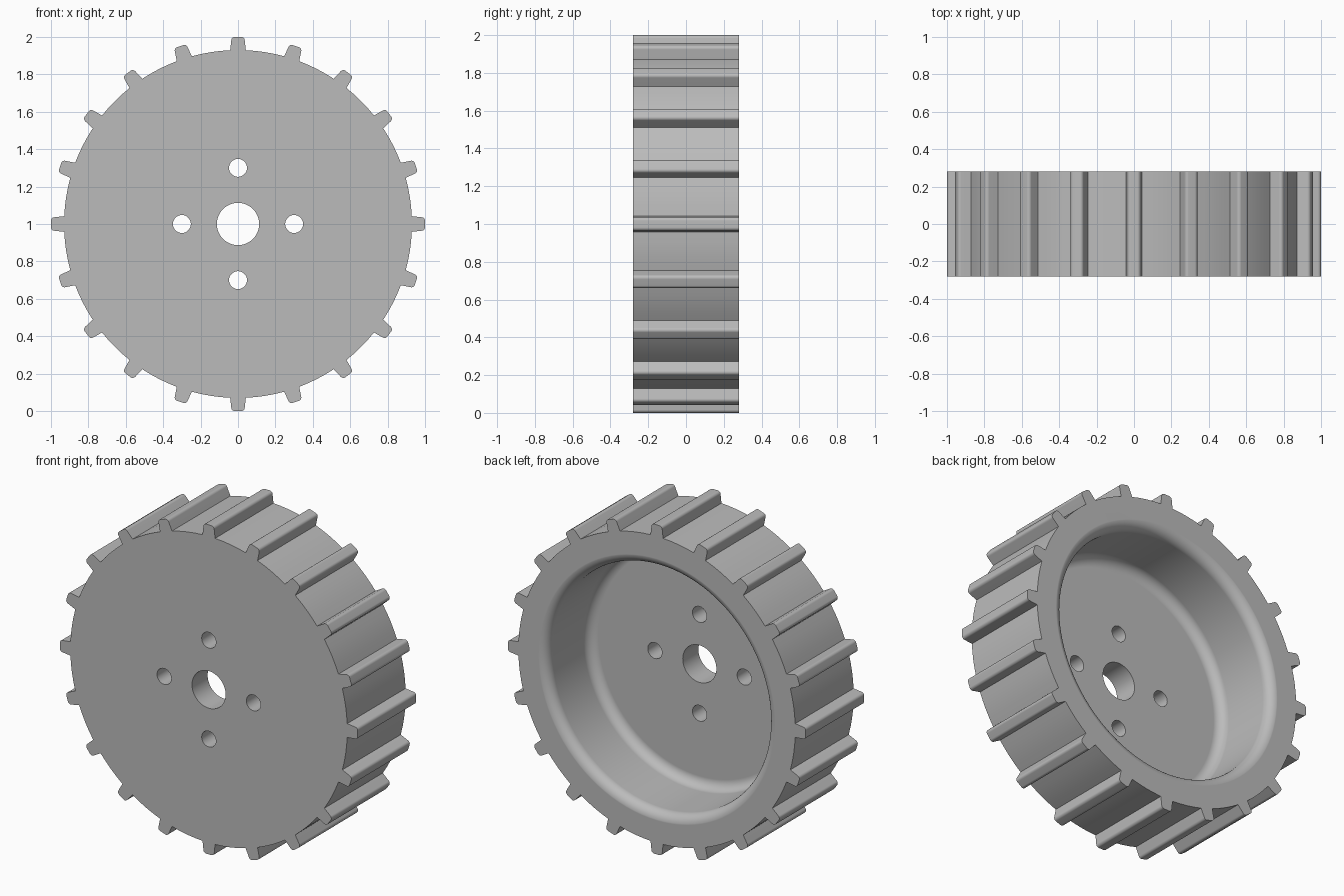
import bpy
import bmesh
from math import sin, cos, pi, radians

HALF = 0.28          # half of the wheel width
BODY_R = 0.93        # tread surface radius
TEETH = 20
FLOOR = -0.13        # inner face of the web

cube = bpy.data.objects.get("Cube")
if cube:
    bpy.data.objects.remove(cube, do_unlink=True)

grey = bpy.data.materials.new("plain grey")
grey.use_nodes = True
colour = (0.5, 0.5, 0.5, 1)
grey.diffuse_color = colour
grey.node_tree.nodes["Principled BSDF"].inputs["Base Color"].default_value = colour


def arc(cx, cy, r, start, end, steps):
    """Points along an arc, angles in degrees."""
    angles = [radians(start + (end - start) * i / steps) for i in range(steps + 1)]
    return [(cx + r * cos(a), cy + r * sin(a)) for a in angles]


def finish(name, bm):
    bmesh.ops.recalc_face_normals(bm, faces=bm.faces)
    mesh = bpy.data.meshes.new(name)
    bm.to_mesh(mesh)
    bm.free()
    obj = bpy.data.objects.new(name, mesh)
    mesh.materials.append(grey)
    bpy.context.collection.objects.link(obj)
    return obj


def loft(name, rings):
    """Closed solid through matching rings of points."""
    bm = bmesh.new()
    loops = [[bm.verts.new(p) for p in ring] for ring in rings]
    n = len(loops[0])
    for a, b in zip(loops, loops[1:]):
        for i in range(n):
            j = (i + 1) % n
            bm.faces.new((a[i], a[j], b[j], b[i]))
    bm.faces.new(loops[0])
    bm.faces.new(loops[-1])
    return finish(name, bm)


def lathe(name, profile, sides, x=0, z=0):
    """Solid of revolution about the y direction from (radius, y) points."""
    turn = [2 * pi * i / sides for i in range(sides)]
    return loft(name, [[(x + r * cos(a), y, z + r * sin(a)) for a in turn]
                       for r, y in profile])


# Toothed outline: one tapered, round-cornered tooth plus the arc to the next
base, tip, corner = 0.042, 0.036, 0.018
root = (BODY_R ** 2 - base ** 2) ** 0.5
tooth = [(root, -base)]
tooth += arc(1 - corner, -tip + corner, corner, -85, 0, 4)
tooth += arc(1 - corner, tip - corner, corner, 0, 85, 4)
tooth += [(root, base)]
edge = 2.59          # half angle of a tooth at its root, in degrees
pitch = 360 / TEETH
tooth += arc(0, 0, BODY_R, edge, pitch - edge, 4)[1:-1]

outline = []
for k in range(TEETH):
    a = radians(pitch * k)
    outline += [(u * cos(a) - v * sin(a), u * sin(a) + v * cos(a)) for u, v in tooth]
wheel = loft("toothed_wheel", [[(u, y, v + 1) for u, v in outline]
                               for y in (-HALF, HALF)])

# Hollow back with a rounded lip and a rounded floor corner
wall, fillet = 0.74, 0.06
profile = [(wall + fillet, HALF + 0.05)]
profile += arc(wall + fillet, HALF + 0.0005 - fillet, fillet, 90, 180, 8)
profile += arc(wall - fillet, FLOOR + fillet, fillet, 0, -90, 8)
cutters = [lathe("cavity_cutter", profile, 96, z=1)]

# Axle hole and four bolt holes
cutters.append(lathe("axle_hole_cutter", [(0.113, -0.4), (0.113, 0.1)], 48, z=1))
for k in range(4):
    a = k * pi / 2
    cutters.append(lathe("bolt_hole_cutter", [(0.048, -0.4), (0.048, 0.1)], 32,
                         0.3 * cos(a), 1 + 0.3 * sin(a)))

bpy.context.view_layer.objects.active = wheel
for cutter in cutters:
    cutter.hide_render = True
    mod = wheel.modifiers.new("cut", 'BOOLEAN')
    mod.operation = 'DIFFERENCE'
    mod.solver = 'EXACT'
    mod.object = cutter
    bpy.ops.object.modifier_apply(modifier=mod.name)
    bpy.data.objects.remove(cutter, do_unlink=True)

# Smooth curves, crisp edges, flat faces kept even
bpy.ops.object.select_all(action='DESELECT')
wheel.select_set(True)
bpy.ops.object.shade_smooth_by_angle(angle=radians(30))
weighted = wheel.modifiers.new("even_shading", 'WEIGHTED_NORMAL')
weighted.keep_sharp = True
